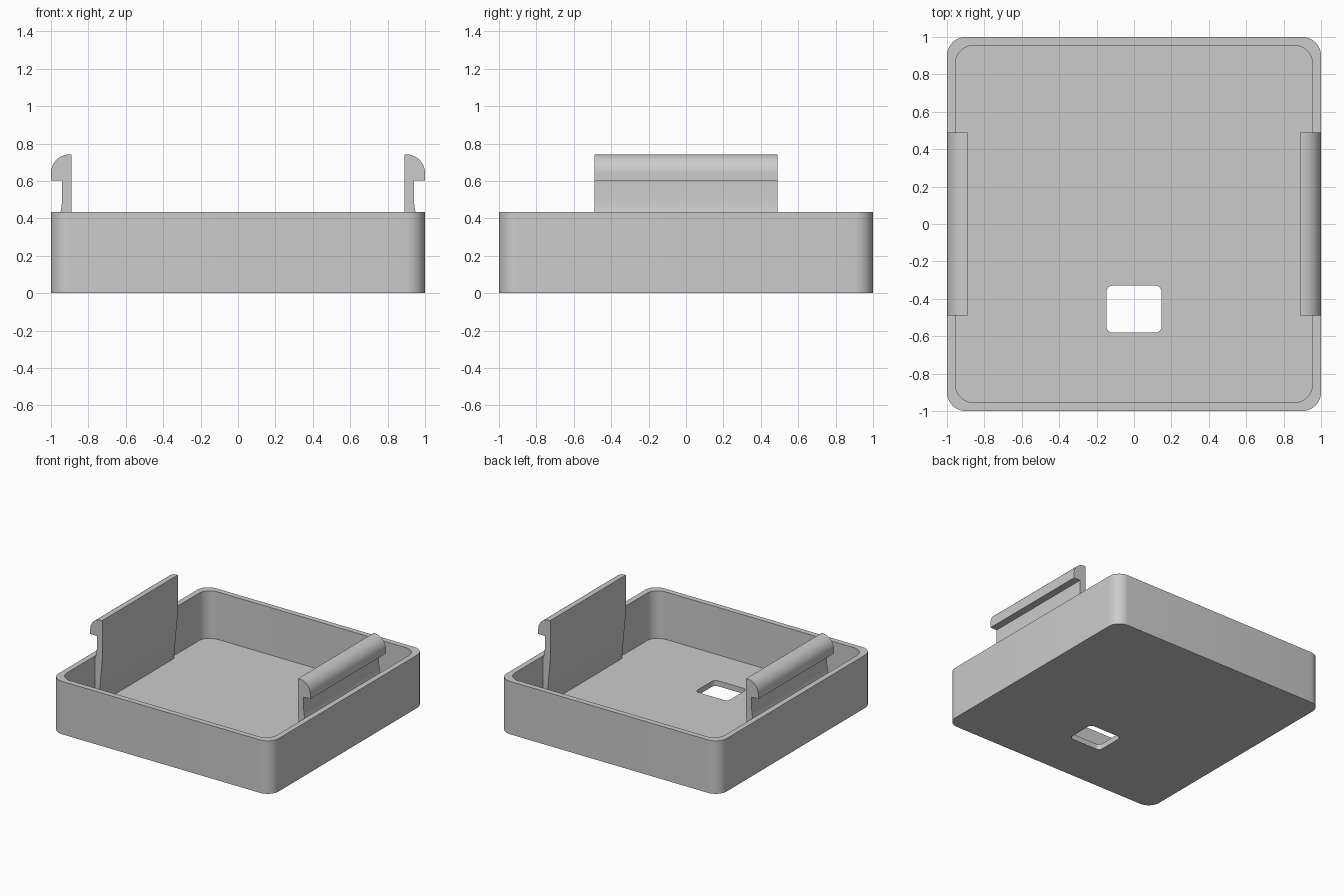
import bpy, bmesh, math

if "Cube" in bpy.data.objects:
    bpy.data.objects.remove(bpy.data.objects["Cube"], do_unlink=True)

grey = bpy.data.materials.new("plain grey")
grey.use_nodes = True
colour = (0.6, 0.6, 0.6, 1)
grey.diffuse_color = colour
grey.node_tree.nodes["Principled BSDF"].inputs["Base Color"].default_value = colour


def arc(cx, cy, r, start, end, steps=10):
    angles = [math.radians(start + (end - start) * i / steps) for i in range(steps + 1)]
    return [(cx + r * math.cos(a), cy + r * math.sin(a)) for a in angles]


def rounded_rect(cx, cy, hx, hy, r):
    points = []
    for i, (sx, sy) in enumerate([(1, 1), (-1, 1), (-1, -1), (1, -1)]):
        points += arc(cx + sx * (hx - r), cy + sy * (hy - r), r, 90 * i, 90 * i + 90)
    return points


def prism(name, points, low, high, place):
    """Extrude a closed outline; place maps (u, v, depth) to a position."""
    bm = bmesh.new()
    start, end = [[bm.verts.new(place(u, v, d)) for u, v in points] for d in (low, high)]
    bm.faces.new(start)
    bm.faces.new(end)
    for i in range(len(points)):
        bm.faces.new((start[i - 1], start[i], end[i], end[i - 1]))
    bmesh.ops.recalc_face_normals(bm, faces=bm.faces)
    mesh = bpy.data.meshes.new(name)
    bm.to_mesh(mesh)
    bm.free()
    mesh.materials.append(grey)
    obj = bpy.data.objects.new(name, mesh)
    bpy.context.collection.objects.link(obj)
    return obj


def select(obj):
    bpy.ops.object.select_all(action='DESELECT')
    obj.select_set(True)
    bpy.context.view_layer.objects.active = obj


def upright(u, v, d):
    return (u, v, d)


# Tray with its cavity and the opening in the floor
rim, floor, wall = 0.435, 0.045, 0.045
tray = prism("tray", rounded_rect(0, 0, 1, 1, 0.1), 0, rim, upright)
cavity = prism("cavity_cutter", rounded_rect(0, 0, 1 - wall, 1 - wall, 0.1), floor, 1, upright)
opening = prism("opening_cutter", rounded_rect(0, -0.455, 0.148, 0.126, 0.035), -0.2, 0.2, upright)
for cutter in (cavity, opening):
    cutter.hide_render = True
    select(tray)
    cut = tray.modifiers.new("cut", 'BOOLEAN')
    cut.operation, cut.solver, cut.object = 'DIFFERENCE', 'EXACT', cutter
    bpy.ops.object.modifier_apply(modifier=cut.name)
    bpy.data.objects.remove(cutter, do_unlink=True)
select(tray)
bpy.ops.object.shade_smooth_by_angle(angle=math.radians(30))

# Snap clips: leaning foot, thin neck flared into the wall, rounded hook
section = [(0.927, floor - 0.01), (0.96, floor - 0.01), (0.96, 0.4)]
section += [(0.949, rim), (0.944, 0.46), (0.94, 0.5), (0.94, 0.602)]
section += [(1, 0.602)] + arc(0.9, 0.642, 0.1, 0, 90, 16)
section += [(0.89, 0.742), (0.89, 0.43)]
for name, side in (("left_clip", 1), ("right_clip", -1)):
    clip = prism(name, section, -0.49, 0.49, lambda u, v, d: (side * u, d, v))
    select(clip)
    bpy.ops.object.shade_smooth_by_angle(angle=math.radians(30))
